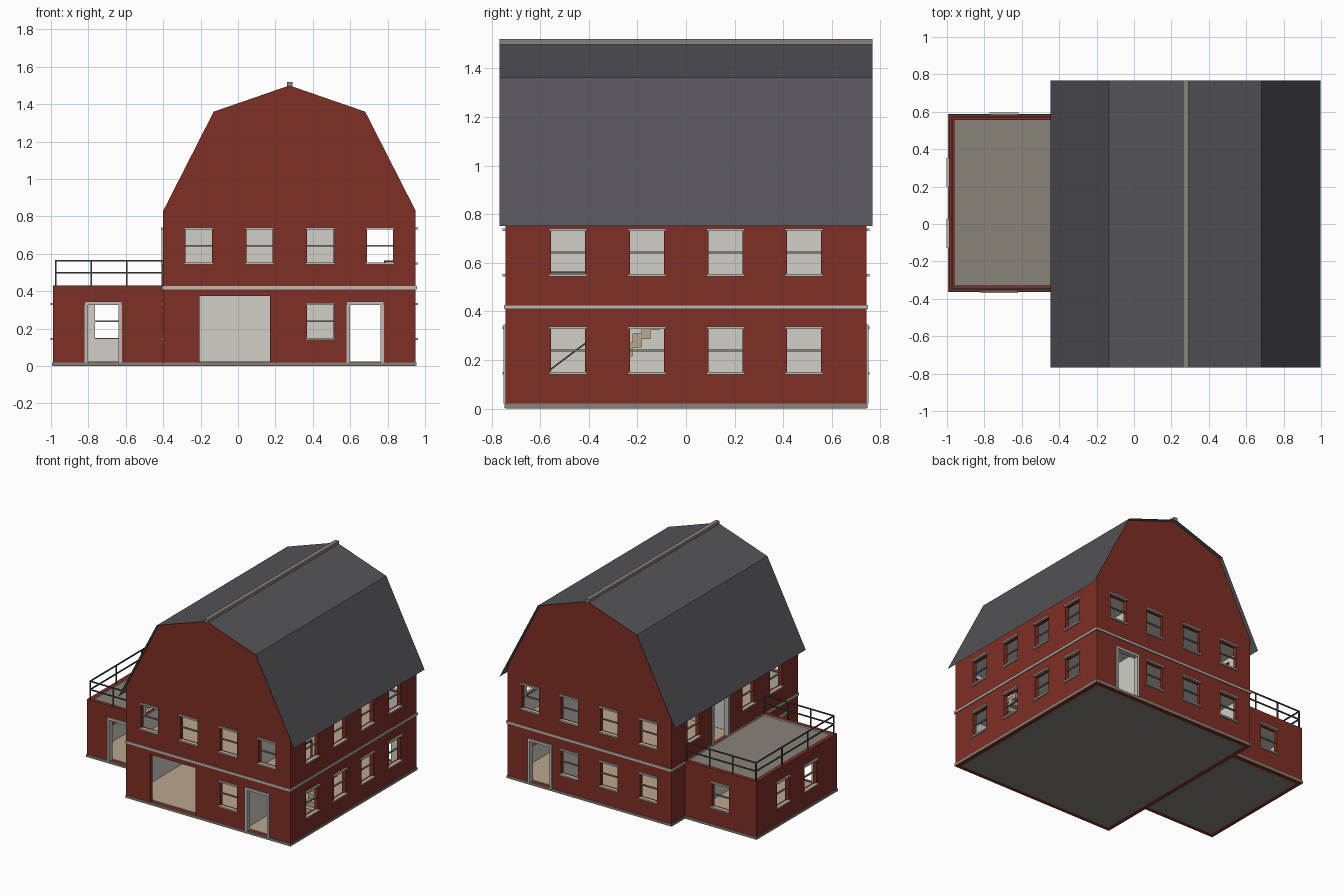
import bpy
import bmesh

if "Cube" in bpy.data.objects:
    bpy.data.objects.remove(bpy.data.objects["Cube"])


def material(name, rgb):
    mat = bpy.data.materials.new(name)
    mat.diffuse_color = (*rgb, 1)
    mat.use_nodes = True
    bsdf = next(n for n in mat.node_tree.nodes if n.type == "BSDF_PRINCIPLED")
    bsdf.inputs["Base Color"].default_value = (*rgb, 1)
    return mat


RED = material("barn red", (.21, .028, .018))
PLASTER = material("pale plaster", (.64, .62, .58))
TRIM = material("trim grey", (.52, .5, .46))
ROOF = material("slate roof", (.09, .087, .1))
STONE = material("stone grey", (.25, .23, .195))
WOOD = material("light wood", (.5, .38, .27))
METAL = material("dark metal", (.07, .07, .065))

T = .03                                   # wall thickness
MAIN = (-.40, .95, -.742, .742)           # x0, x1, y0, y1
ANNEX = (-.99, -.40, -.36, .585)
PARTITION = .57
FLOOR, UPPER = .02, .42


def finish(name, bm, mat):
    bmesh.ops.recalc_face_normals(bm, faces=bm.faces)
    mesh = bpy.data.meshes.new(name)
    bm.to_mesh(mesh)
    bm.free()
    mesh.materials.append(mat)
    obj = bpy.data.objects.new(name, mesh)
    bpy.context.collection.objects.link(obj)
    return obj


def boxes(name, spans, mat):
    """One object from several (x0, x1, y0, y1, z0, z1) boxes."""
    bm = bmesh.new()
    for x0, x1, y0, y1, z0, z1 in spans:
        for v in bmesh.ops.create_cube(bm, size=1)["verts"]:
            v.co.x = x0 if v.co.x < 0 else x1
            v.co.y = y0 if v.co.y < 0 else y1
            v.co.z = z0 if v.co.z < 0 else z1
    return finish(name, bm, mat)


def prism(name, profile, y0, y1, mat, closed=True):
    """Sweep an x-z profile along y; an open one gives a thin sheet."""
    bm = bmesh.new()
    a, b = ([bm.verts.new((x, y, z)) for x, z in profile] for y in (y0, y1))
    count = len(profile)
    for i in range(count if closed else count - 1):
        j = (i + 1) % count
        bm.faces.new((a[i], a[j], b[j], b[i]))
    if closed:
        bm.faces.new(a)
        bm.faces.new(b)
    return finish(name, bm, mat)


def carve(obj, cutter):
    mod = obj.modifiers.new("cut", "BOOLEAN")
    mod.operation, mod.solver, mod.object = "DIFFERENCE", "EXACT", cutter
    bpy.context.view_layer.objects.active = obj
    bpy.ops.object.modifier_apply(modifier=mod.name)
    bpy.data.objects.remove(cutter)


def line_inside(obj, rect):
    """Plaster on upright faces that lie a full wall thickness inside."""
    obj.data.materials.append(PLASTER)
    x0, x1, y0, y1 = rect
    for f in obj.data.polygons:
        c = f.center
        depth = min(c.x - x0, x1 - c.x, c.y - y0, y1 - c.y)
        f.material_index = int(depth > T * .8 and abs(f.normal.z) < .4)


def on_wall(rect, side, u0, u1, z0, z1, d0, d1):
    """Box on a wall: u runs along it, d is the distance outward."""
    x0, x1, y0, y1 = rect
    plane, sign = {"left": (x1, 1), "right": (x0, -1),
                   "back": (y1, 1), "front": (y0, -1)}[side]
    lo, hi = sorted((plane + sign * d0, plane + sign * d1))
    if side in ("left", "right"):
        return (lo, hi, u0, u1, z0, z1)
    return (u0, u1, lo, hi, z0, z1)


def ring(rect, z0, z1, p):
    x0, x1, y0, y1 = rect
    return [(x0 - p, x1 + p, y0 - p, y0, z0, z1), (x0 - p, x1 + p, y1, y1 + p, z0, z1),
            (x0 - p, x0, y0, y1, z0, z1), (x1, x1 + p, y0, y1, z0, z1)]


def fit_out(label, rect, shell, windows, doors, extra=()):
    """Cut the openings and add sills, lintels, sash bars and door frames."""
    holes, trims, bars = list(extra), [], []
    for side, u, z in windows:
        w, top = .07, z + .18
        holes.append(on_wall(rect, side, u - w, u + w, z, top, -.06, .06))
        for zt in (z - .007, top):
            trims.append(on_wall(rect, side, u - w - .008, u + w + .008, zt, zt + .011, -.01, .012))
        bars.append(on_wall(rect, side, u - w, u + w, z + .088, z + .096, -.022, -.01))
    for side, u, z, h in doors:
        w = .1
        holes.append(on_wall(rect, side, u - w + .01, u + w - .01, z, z + h - .01, -.06, .06))
        for s in (-1, 1):
            lo, hi = sorted((u + s * w, u + s * (w - .018)))
            trims.append(on_wall(rect, side, lo, hi, z, z + h, -T, .008))
        trims.append(on_wall(rect, side, u - w, u + w, z + h - .018, z + h, -T, .009))
    carve(shell, boxes("opening_cutter", holes, RED))
    line_inside(shell, rect)
    boxes(label + "_trim", trims, TRIM)
    boxes(label + "_sash_bars", bars, STONE)


# Main building: gambrel shell, hollowed and cut
gable = [(-.40, .83), (-.13, 1.36), (.275, 1.50), (.68, 1.36), (.95, .83)]
walls = prism("barn_walls", [(-.40, 0), *gable, (.95, 0)], MAIN[2], MAIN[3], RED)
inner = [(.275 + (x - .275) * (1 - T / .675), z - T) for x, z in gable]
carve(walls, prism("void_cutter", [(inner[0][0], -1), *inner, (inner[-1][0], -1)],
                   MAIN[2] + T, MAIN[3] - T, PLASTER))
columns = [-.21, .115, .44, .76]
rows = [-.485, -.16, .163, .485]
LOW, HIGH = .147, .55
windows = [(s, u, HIGH) for s in ("front", "back") for u in columns]
windows += [("back", u, LOW) for u in columns[:3]] + [("front", .44, LOW)]
windows += [("left", u, z) for u in rows for z in (LOW, HIGH)]
windows += [("right", u, HIGH) for u in rows if u != .163] + [("right", -.55, LOW)]
doors = [("front", .68, FLOOR, .325), ("back", .68, FLOOR, .325), ("right", .163, UPPER, .315)]
garage = on_wall(MAIN, "front", -.205, .17, FLOOR, .375, -.06, .06)
fit_out("barn", MAIN, walls, windows, doors, [garage])

# Annex: open-topped box with a deck inside its parapet
annex = boxes("annex_walls", [(*ANNEX, 0, .43)], RED)
carve(annex, boxes("void_cutter", [(ANNEX[0] + T, -.3, ANNEX[2] + T, ANNEX[3] - T, -1, 1)], PLASTER))
fit_out("annex", ANNEX, annex,
        [("right", -.05, LOW), ("right", .275, LOW), ("back", -.695, LOW)],
        [("front", -.72, FLOOR, .325)])
annex_in = (ANNEX[0] + T, -.404, ANNEX[2] + T, ANNEX[3] - T)
boxes("annex_deck", [(*annex_in, .40, .42)], STONE)
boxes("annex_lining", [(*annex_in, .39, .40), (-.412, -.404, *annex_in[2:], FLOOR, .39)], PLASTER)

# Foundations, plinth and the band between storeys
main_in = (MAIN[0] + T, MAIN[1] - T, MAIN[2] + T, MAIN[3] - T)
boxes("foundation", [(*main_in, 0, FLOOR), (*annex_in, 0, FLOOR)], STONE)
boxes("plinth", ring(MAIN, .002, FLOOR, .004) + ring(ANNEX, .002, FLOOR, .004), STONE)
boxes("storey_band", ring(MAIN, .41, .427, .007), TRIM)

# Roof sheet with eaves, and its ridge cap
eaves = [(-.443, .748), *gable[1:4], (.993, .748)]
prism("roof", [(x + (x - .275) * .006, z + .003) for x, z in eaves], -.768, .768, ROOF, closed=False)
boxes("ridge_cap", [(.262, .292, -.768, .768, 1.495, 1.52)], STONE)

# Interior floors, ceilings and partitions
x0, x1, y0, y1 = main_in
STAIR_X, STAIR_Y0, STAIR_Y1 = .80, -.48, -.06


def storey(z0, z1):
    return [(x0, STAIR_X, y0, y1, z0, z1), (STAIR_X, x1, y0, STAIR_Y0, z0, z1),
            (STAIR_X, x1, STAIR_Y1, y1, z0, z1)]


boxes("floors", [(*main_in, FLOOR, .025), (*annex_in, FLOOR, .025), *storey(.40, UPPER)], WOOD)
boxes("ceilings", [*storey(.39, .40), (*main_in, .76, .775)], PLASTER)
boxes("partitions", [(PARTITION - .015, PARTITION, y0, y1, FLOOR, .76),
                     (x0, PARTITION - .015, -.008, .008, FLOOR, .76)], PLASTER)

# Staircase with its handrail
STEPS, RISE, RUN = 11, .036, .037
boxes("stairs", [(STAIR_X + .01, x1, STAIR_Y0 + i * RUN, STAIR_Y0 + (i + 1) * RUN,
                  max(FLOOR, FLOOR + (i - .6) * RISE), FLOOR + (i + 1) * RISE)
                 for i in range(STEPS)], WOOD)
rail = boxes("stair_handrail", [(STAIR_X, STAIR_X + .01, -.58, -.2, .14, .148)], METAL)
for v in rail.data.vertices:
    v.co.z += (v.co.y + .58) * .75
boxes("landing_rail", [(.78, .79, -.60, -.25, .555, .565), (.78, x1, -.60, -.59, .555, .565),
                       (.78, .79, -.60, -.59, UPPER, .555), (.78, .79, -.26, -.25, UPPER, .555)], METAL)

# Deck railing on the three open sides of the annex
R, RX, RY0, RY1, RX1 = .004, -.975, -.345, .57, -.405
bars = []
for z in (.50, .562):
    bars += [(RX - R, RX1, y - R, y + R, z - R, z + R) for y in (RY0, RY1)]
    bars.append((RX - R, RX + R, RY0, RY1, z - R, z + R))
posts = [(RX + (RX1 - RX) * i / 3, y) for i in range(4) for y in (RY0, RY1)]
posts += [(RX, RY0 + (RY1 - RY0) * i / 3) for i in (1, 2)]
bars += [(x - R, x + R, y - R, y + R, .42, .565) for x, y in posts]
boxes("deck_railing", bars, METAL)
